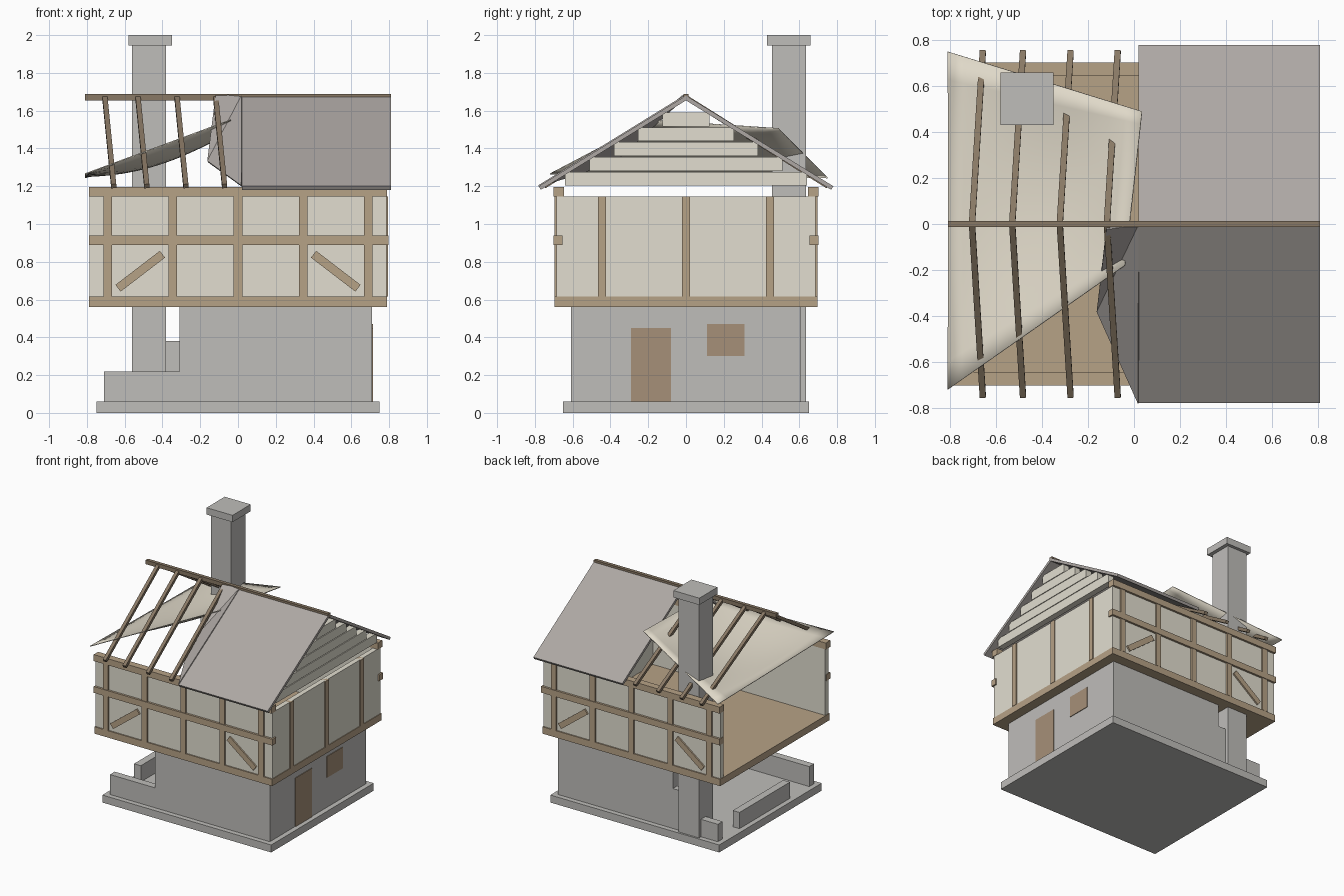
import bpy
from mathutils import Vector, Matrix

if "Cube" in bpy.data.objects:
    bpy.data.objects.remove(bpy.data.objects["Cube"])


def mat(name, r, g, b):
    m = bpy.data.materials.new(name)
    m.diffuse_color = (r, g, b, 1)
    m.use_nodes = True
    m.node_tree.nodes["Principled BSDF"].inputs["Base Color"].default_value = m.diffuse_color
    return m


STONE = mat("stone", 0.52, 0.51, 0.49)
WOOD = mat("timber", 0.47, 0.36, 0.24)
DARK = mat("dark_timber", 0.25, 0.19, 0.13)
DOOR = mat("door_wood", 0.38, 0.28, 0.19)
CREAM = mat("plaster", 0.76, 0.73, 0.63)
SLATE = mat("slate", 0.42, 0.39, 0.37)
CLOTH = mat("cloth", 0.74, 0.69, 0.58)


def mesh(name, verts, faces, m):
    me = bpy.data.meshes.new(name)
    me.from_pydata(verts, [], faces)
    me.materials.append(m)
    ob = bpy.data.objects.new(name, me)
    bpy.context.collection.objects.link(ob)
    return ob


FACES = [(0, 1, 3, 2), (4, 6, 7, 5), (0, 4, 5, 1), (2, 3, 7, 6), (0, 2, 6, 4), (1, 5, 7, 3)]


def box(name, x, y, z, m):
    """Box from (min, max) pairs."""
    x, y, z = sorted(x), sorted(y), sorted(z)
    return mesh(name, [(a, b, c) for a in x for b in y for c in z], FACES, m)


def beam(name, p, q, w, d, m, side):
    """Rectangular bar from p to q; w runs along 'side', d across it."""
    p, q = Vector(p), Vector(q)
    t = (q - p).normalized()
    s = Vector(side)
    s = (s - t * s.dot(t)).normalized()
    n = s.cross(t)
    v = [e + s * a * w / 2 + n * b * d / 2 for e in (p, q) for a in (-1, 1) for b in (-1, 1)]
    return mesh(name, v, FACES, m)


def solidify(ob, t, offset=-1):
    s = ob.modifiers.new("thickness", 'SOLIDIFY')
    s.thickness = t
    s.offset = offset


# Base and ground floor, left end ruined
box("base_slab", (-.75, .75), (-.65, .65), (0, .06), STONE)
box("ground_wall_front", (-.31, .71), (-.61, -.55), (.06, .565), STONE)
box("ground_wall_back", (-.31, .71), (.55, .61), (.06, .565), STONE)
box("ground_wall_right", (.65, .71), (-.55, .55), (.06, .565), STONE)
box("ruin_front", (-.71, -.31), (-.61, -.55), (.06, .22), STONE)
box("ruin_left", (-.71, -.65), (-.305, .335), (.06, .19), STONE)
box("ruin_back_low", (-.71, -.45), (.55, .61), (.06, .2), STONE)
box("ruin_back_high", (-.45, -.31), (.55, .61), (.06, .38), STONE)
box("door", (.70, .715), (-.29, -.08), (.06, .45), DOOR)
box("window_shutter", (.70, .715), (.11, .31), (.30, .47), DOOR)

# Chimney
box("chimney_shaft", (-.56, -.38), (.455, .635), (.06, 1.95), STONE)
box("chimney_cap", (-.58, -.35), (.43, .66), (1.945, 2), STONE)

# Upper floor
box("upper_floor", (-.79, .79), (-.69, .69), (.56, .615), WOOD)
box("upper_wall_right", (.745, .785), (-.65, .65), (.615, 1.145), CREAM)
for y in (-.445, 0, .445):
    box("right_post", (.75, .793), (y - .022, y + .022), (.615, 1.145), WOOD)
for s, side in ((-1, "front"), (1, "back")):
    box(side + "_wall", (-.785, .785), (s * .645, s * .685), (.615, 1.145), CREAM)
    box(side + "_sill_beam", (-.79, .79), (s * .645, s * .695), (.56, .615), WOOD)
    box(side + "_mid_beam", (-.79, .797), (s * .655, s * .702), (.89, .94), WOOD)
    box(side + "_top_beam", (-.79, .79), (s * .645, s * .702), (1.145, 1.197), WOOD)
    for x in (-.69, -.345, 0, .345, .69):
        box(side + "_post", (x - .023, x + .023), (s * .65, s * .697), (.615, 1.145), WOOD)
    for k in (-1, 1):
        beam(side + "_brace", (k * .635, s * .677, .66), (k * .4, s * .677, .84),
             .04, .045, WOOD, (0, 1, 0))

# Stepped gable boards
for i in range(5):
    z = 1.203 + .0785 * i
    h = .64 - .129 * i
    box("gable_board", (.735, .785), (-h, h), (z, z + .073), CREAM)

# Intact roof half
for s, side in ((-1, "front"), (1, "back")):
    roof = mesh(side + "_roof", [(.02, 0, 1.68), (.81, 0, 1.68), (.81, s * .78, 1.2), (.02, s * .78, 1.2)],
                [(0, 1, 2, 3) if s > 0 else (3, 2, 1, 0)], SLATE)
    # offset sign keeps the outer surface on the drawn plane
    up = roof.data.polygons[0].normal.z > 0
    solidify(roof, .022, -1 if up else 1)

# Torn, sagging edge of the roof
flap = mesh("torn_roof_flap", [(.02, 0, 1.68), (-.12, -.02, 1.675), (-.16, -.38, 1.33), (.02, -.78, 1.2)],
            [(0, 1, 2), (0, 2, 3)], SLATE)
solidify(flap, .012, 0)

# Ridge and bare rafters
box("ridge_beam", (-.81, .81), (-.014, .014), (1.655, 1.688), DARK)
for x in (-.705, -.53, -.323, -.118):
    for s in (-1, 1):
        beam("rafter", (x, 0, 1.67), (x + .047, s * .75, 1.2), .027, .025, DARK, (1, 0, 0))

# Sagging cloth over the missing roof half
A, B = Vector((-.81, -.72, 1.265)), Vector((-.04, -.18, 1.55))
D, C = Vector((-.81, .75, 1.245)), Vector((.035, .49, 1.505))
N = 12
verts = []
for j in range(N + 1):
    for i in range(N + 1):
        u, v = i / N, j / N
        p = A.lerp(B, u).lerp(D.lerp(C, u), v)
        p.z -= .07 * 16 * u * (1 - u) * v * (1 - v)
        verts.append(p)
quads = [(j * (N + 1) + i, j * (N + 1) + i + 1, (j + 1) * (N + 1) + i + 1, (j + 1) * (N + 1) + i)
         for j in range(N) for i in range(N)]
cloth = mesh("sagging_cloth", verts, quads, CLOTH)
for p in cloth.data.polygons:
    p.use_smooth = True
solidify(cloth, .006, 0)
